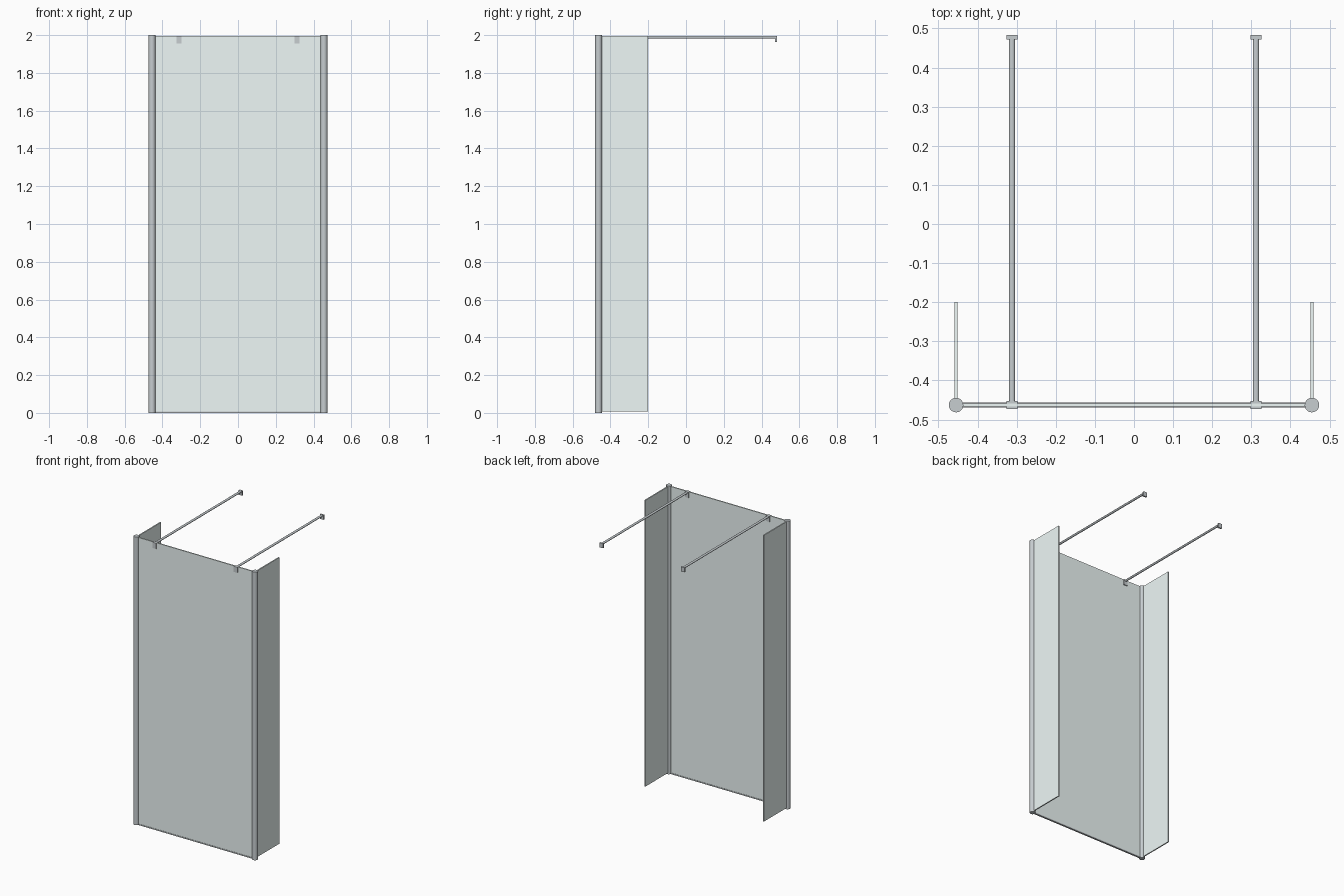
import bpy, math

if "Cube" in bpy.data.objects:
    bpy.data.objects.remove(bpy.data.objects["Cube"])


def material(name, rgb):
    m = bpy.data.materials.new(name)
    m.diffuse_color = (*rgb, 1.0)
    m.use_nodes = True
    m.node_tree.nodes["Principled BSDF"].inputs["Base Color"].default_value = m.diffuse_color
    return m


GLASS = material("pale_glass", (0.86, 0.94, 0.93))
METAL = material("satin_metal", (0.57, 0.61, 0.63))


def box(name, x0, x1, y0, y1, z0, z1, mat):
    bpy.ops.mesh.primitive_cube_add(size=1, location=((x0 + x1) / 2, (y0 + y1) / 2, (z0 + z1) / 2))
    ob = bpy.context.object
    ob.name = name
    ob.scale = (x1 - x0, y1 - y0, z1 - z0)
    bpy.ops.object.transform_apply(location=False, rotation=False, scale=True)
    ob.data.materials.append(mat)
    return ob


def rod(name, radius, length, loc, rot=(0, 0, 0), flat=1.0):
    bpy.ops.mesh.primitive_cylinder_add(vertices=48, radius=radius, depth=length, location=loc, rotation=rot)
    ob = bpy.context.object
    ob.name = name
    ob.scale.y = flat
    ob.data.materials.append(METAL)
    bpy.ops.object.shade_smooth_by_angle(angle=math.radians(40))
    return ob


PX, PY, PR = 0.455, -0.463, 0.0185   # post position and radius
BX, BZ = 0.312, 1.988                # support bar position
TOP = 1.995

# front glass and its floor rail
box("front_glass", -PX + 0.01, PX - 0.01, PY - 0.004, PY + 0.004, 0.006, TOP, GLASS)
box("floor_rail", -PX + 0.01, PX - 0.01, PY - 0.006, PY + 0.006, 0.0, 0.008, METAL)

for side, s in (("left", -1), ("right", 1)):
    # round corner post and short return panel
    rod(side + "_post", PR, 2.0, (s * PX, PY, 1.0))
    box(side + "_return_glass", s * PX - 0.004, s * PX + 0.004, PY + 0.01, -0.20, 0.008, TOP, GLASS)

    # slightly flattened support bar running back to the wall
    y0, y1 = PY + 0.006, 0.476
    rod(side + "_support_bar", 0.008, y1 - y0, (s * BX, (y0 + y1) / 2, BZ), (math.pi / 2, 0, 0), 0.85)

    # wall bracket
    x0, x1 = s * BX - 0.0135, s * BX + 0.0135
    box(side + "_wall_bracket", x0, x1, 0.472, 0.483, 1.963, TOP, METAL)

    # glass clamp: a plate on each face of the glass
    box(side + "_clamp_outer", x0, x1, PY - 0.010, PY - 0.004, 1.955, TOP, METAL)
    box(side + "_clamp_inner", x0, x1, PY + 0.004, PY + 0.010, 1.955, TOP, METAL)
